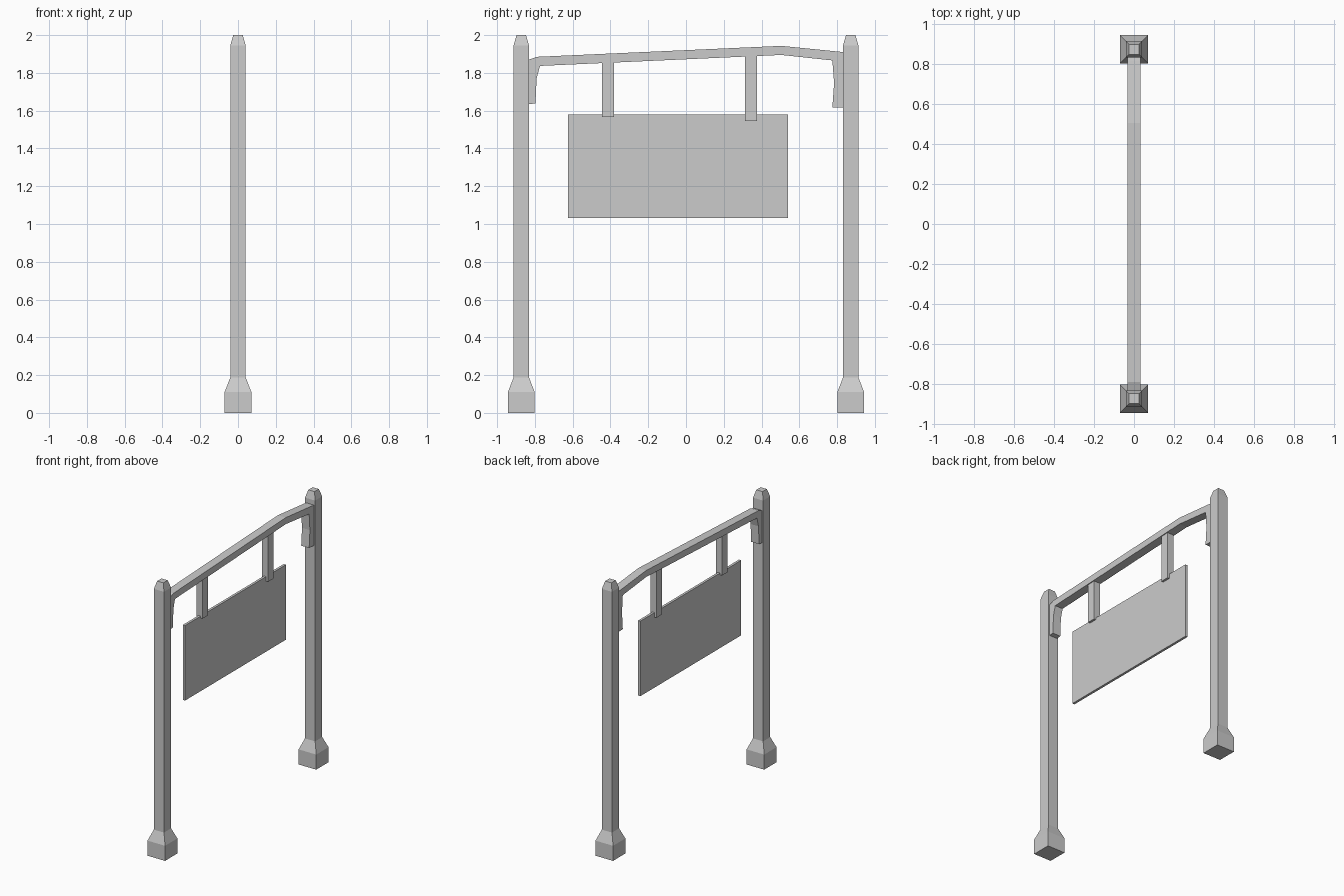
import bpy, bmesh

if "Cube" in bpy.data.objects:
    bpy.data.objects.remove(bpy.data.objects["Cube"])


def finish(name, bm):
    bmesh.ops.recalc_face_normals(bm, faces=bm.faces)
    mesh = bpy.data.meshes.new(name)
    bm.to_mesh(mesh)
    bm.free()
    ob = bpy.data.objects.new(name, mesh)
    bpy.context.collection.objects.link(ob)
    return ob


def extrude_profile(name, points, half_x):
    """Solid from a (y, z) outline, extruded across x."""
    bm = bmesh.new()
    face = bm.faces.new([bm.verts.new((-half_x, y, z)) for y, z in points])
    ext = bmesh.ops.extrude_face_region(bm, geom=[face])
    verts = [g for g in ext["geom"] if isinstance(g, bmesh.types.BMVert)]
    bmesh.ops.translate(bm, verts=verts, vec=(2 * half_x, 0, 0))
    return finish(name, bm)


def block(name, half_x, y0, y1, z0, z1):
    return extrude_profile(name, [(y0, z0), (y1, z0), (y1, z1), (y0, z1)], half_x)


def post(name, yc):
    """Square post: stacked rings of (half width, height)."""
    bm = bmesh.new()
    rings = []
    for h, z in [(.071, 0), (.071, .11), (.041, .187), (.041, 1.945), (.025, 2)]:
        rings.append([bm.verts.new((sx * h, yc + sy * h, z))
                      for sx, sy in ((-1, -1), (1, -1), (1, 1), (-1, 1))])
    for a, b in zip(rings, rings[1:]):
        for i in range(4):
            j = (i + 1) % 4
            bm.faces.new((a[i], a[j], b[j], b[i]))
    bm.faces.new(rings[0])
    bm.faces.new(rings[-1])
    return finish(name, bm)


# Two posts with flared feet and tapered tops
post("left_post", -.872)
post("right_post", .872)

# Bent crossbar whose ends turn down along the posts as brackets
extrude_profile("crossbar", [
    (-.845, 1.634), (-.797, 1.638), (-.791, 1.77), (-.773, 1.837),
    (.505, 1.895), (.775, 1.866), (.784, 1.745), (.775, 1.618),
    (.845, 1.615), (.845, 1.908), (.815, 1.912), (.505, 1.943),
    (-.79, 1.885), (-.845, 1.865)], .032)

# Hangers and sign board
block("left_hanger", .025, -.444, -.381, 1.566, 1.87)
block("right_hanger", .025, .312, .376, 1.546, 1.90)
block("sign_board", .009, -.624, .54, 1.032, 1.58)
